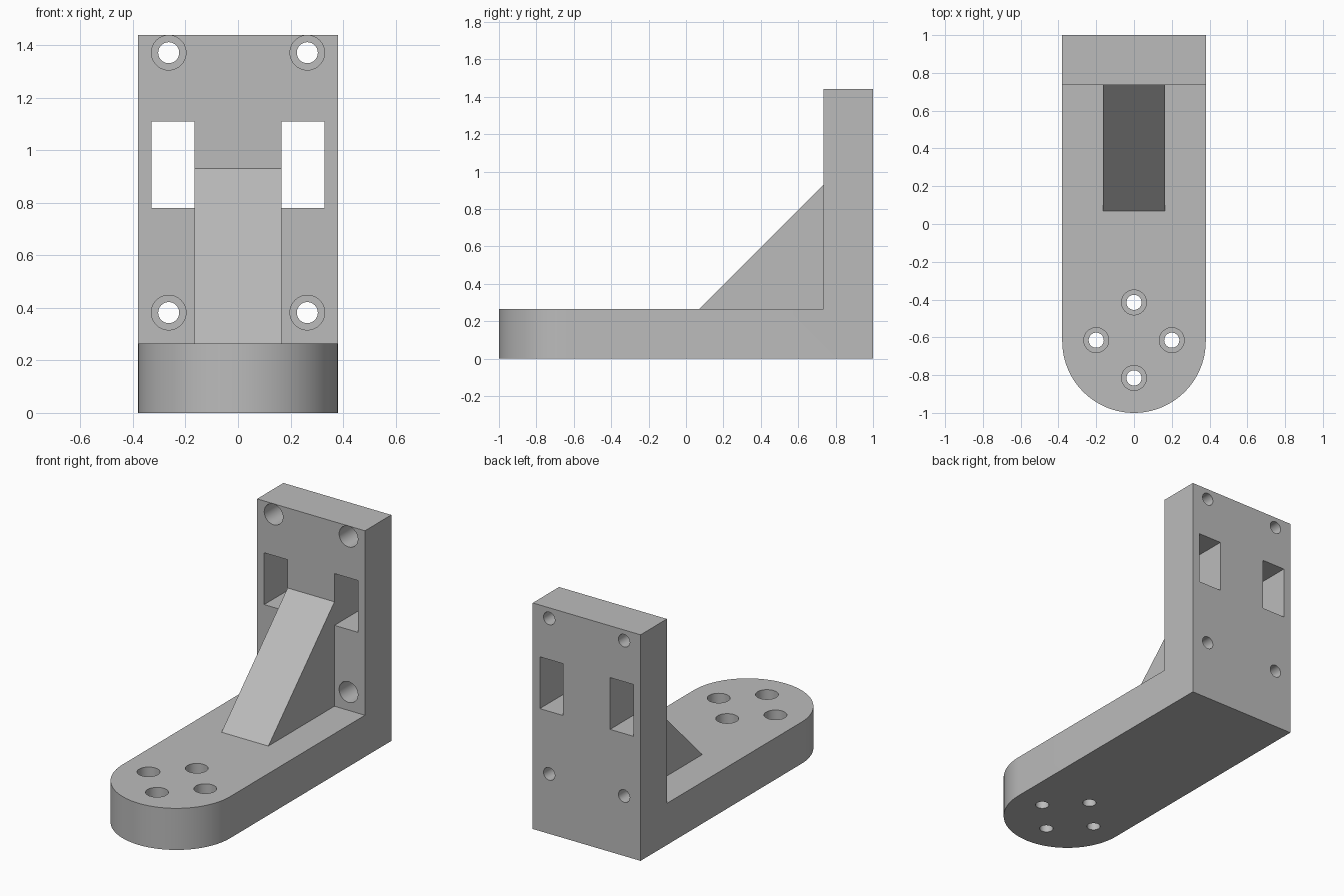
import bpy, bmesh, math
from mathutils import Matrix, Vector

if "Cube" in bpy.data.objects:
    bpy.data.objects.remove(bpy.data.objects["Cube"], do_unlink=True)

HALF_W, BASE_T, PLATE_Y, HEIGHT = 0.38, 0.265, 0.735, 1.44
RIB_W = 0.165
BORE_R, HOLE_R, BORE_DEPTH = 0.066, 0.04, 0.16

grey = bpy.data.materials.new("plain grey")
grey.use_nodes = True
grey.diffuse_color = (0.5, 0.5, 0.5, 1)
grey.node_tree.nodes["Principled BSDF"].inputs["Base Color"].default_value = (0.5, 0.5, 0.5, 1)


def make_object(name, bm):
    bmesh.ops.recalc_face_normals(bm, faces=bm.faces)
    mesh = bpy.data.meshes.new(name)
    bm.to_mesh(mesh)
    bm.free()
    mesh.materials.append(grey)
    obj = bpy.data.objects.new(name, mesh)
    bpy.context.collection.objects.link(obj)
    return obj


def prism(name, points, direction):
    """Extrude a closed outline along a direction."""
    bm = bmesh.new()
    face = bm.faces.new([bm.verts.new(p) for p in points])
    new = bmesh.ops.extrude_face_region(bm, geom=[face], use_keep_orig=True)["geom"]
    bmesh.ops.translate(bm, vec=direction,
                        verts=[v for v in new if isinstance(v, bmesh.types.BMVert)])
    return make_object(name, bm)


def side_profile(name, points, half):
    return prism(name, [(-half, y, z) for y, z in points], Vector((2 * half, 0, 0)))


def stepped_drill(name, mouth, axis):
    """Counterbored screw hole: a lathed stepped profile, pointing along the axis."""
    profile = [(0, -0.05), (BORE_R, -0.05), (BORE_R, BORE_DEPTH),
               (HOLE_R, BORE_DEPTH), (HOLE_R, BASE_T + 0.05), (0, BASE_T + 0.05)]
    bm = bmesh.new()
    verts = [bm.verts.new((r, 0, z)) for r, z in profile]
    edges = [bm.edges.new(pair) for pair in zip(verts, verts[1:])]
    bmesh.ops.spin(bm, geom=verts + edges, axis=(0, 0, 1), cent=(0, 0, 0),
                   angle=math.tau, steps=40, use_duplicate=False)
    bmesh.ops.remove_doubles(bm, verts=bm.verts, dist=0.0001)
    turn = Vector((0, 0, 1)).rotation_difference(Vector(axis)).to_matrix().to_4x4()
    bmesh.ops.transform(bm, matrix=Matrix.Translation(mouth) @ turn, verts=bm.verts)
    return make_object(name, bm)


def combine(target, tool, operation):
    """Apply a boolean and discard the tool."""
    mod = target.modifiers.new("combine", 'BOOLEAN')
    mod.operation, mod.object, mod.solver = operation, tool, 'EXACT'
    bpy.ops.object.select_all(action='DESELECT')
    bpy.context.view_layer.objects.active = target
    target.select_set(True)
    bpy.ops.object.modifier_apply(modifier=mod.name)
    bpy.data.objects.remove(tool, do_unlink=True)


# L-shaped body, trimmed to the rounded plan outline
bracket = side_profile("mounting_bracket", [
    (-1.2, 0), (1, 0), (1, HEIGHT), (PLATE_Y, HEIGHT), (PLATE_Y, BASE_T), (-1.2, BASE_T)], 0.6)
arc = [math.pi + math.pi * i / 48 for i in range(49)]
outline = [(HALF_W * math.cos(a), HALF_W - 1 + HALF_W * math.sin(a), -0.1) for a in arc]
outline += [(HALF_W, 1.2, -0.1), (-HALF_W, 1.2, -0.1)]
combine(bracket, prism("plan_outline", outline, Vector((0, 0, 2))), 'INTERSECT')

# Sloping rib between base and upright plate
rib = side_profile("rib", [
    (0.07, BASE_T), (0.12, BASE_T - 0.05), (PLATE_Y + 0.03, BASE_T - 0.05),
    (PLATE_Y + 0.03, 0.9), (PLATE_Y, 0.93)], RIB_W)
combine(bracket, rib, 'UNION')

for side in (-1, 1):
    # Rectangular slots through the upright plate, beside the rib
    x0, x1 = side * RIB_W, side * 0.33
    slot = prism("slot", [(x0, 0.6, 0.78), (x1, 0.6, 0.78), (x1, 0.6, 1.11), (x0, 0.6, 1.11)],
                 Vector((0, 0.6, 0)))
    combine(bracket, slot, 'DIFFERENCE')
    # Screw holes in the upright plate
    for z in (0.382, 1.372):
        combine(bracket, stepped_drill("drill", (side * 0.264, PLATE_Y, z), (0, 1, 0)), 'DIFFERENCE')

# Ring of four screw holes in the rounded end of the base
for i in range(4):
    a = i * math.pi / 2
    mouth = (0.2 * math.cos(a), -0.615 + 0.2 * math.sin(a), BASE_T)
    combine(bracket, stepped_drill("drill", mouth, (0, 0, -1)), 'DIFFERENCE')

bpy.ops.object.shade_smooth_by_angle(angle=math.radians(30))
